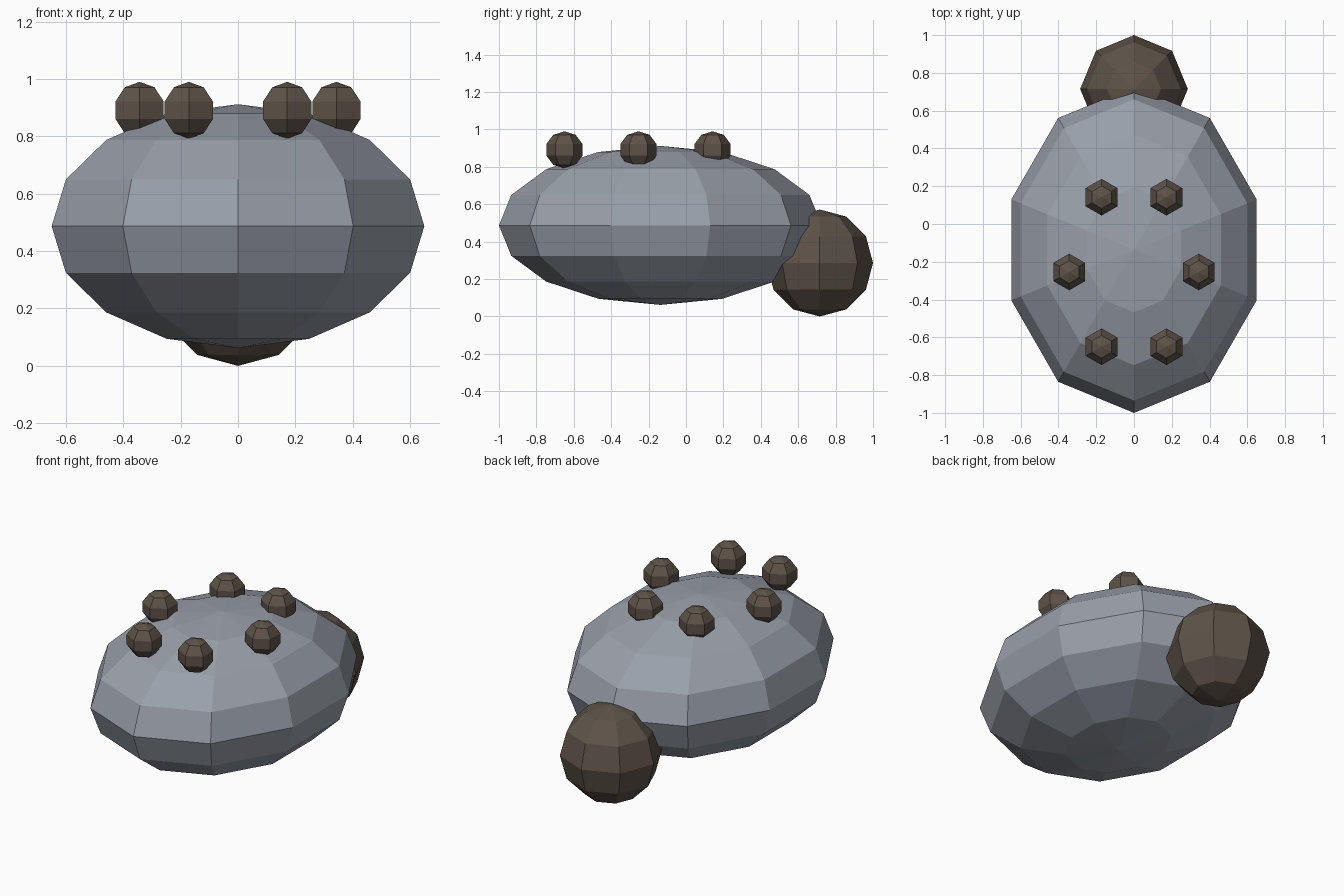
import bpy, bmesh
from math import sin, cos, pi

if "Cube" in bpy.data.objects:
    bpy.data.objects.remove(bpy.data.objects["Cube"])


def paint(name, rgb):
    m = bpy.data.materials.new(name)
    m.diffuse_color = (*rgb, 1)
    m.use_nodes = True
    m.node_tree.nodes["Principled BSDF"].inputs["Base Color"].default_value = m.diffuse_color
    return m


GREY = paint("slate", (0.32, 0.35, 0.40))
BROWN = paint("brown", (0.11, 0.085, 0.065))


def ball(name, centre, radii, segments, rings, mat):
    """Low-poly flat-shaded ellipsoid with a corner pointing along +y."""
    bm = bmesh.new()
    loops = []
    for i in range(1, rings):
        a = pi * i / rings
        loops.append([bm.verts.new((radii[0] * sin(a) * sin(2 * pi * j / segments),
                                    radii[1] * sin(a) * cos(2 * pi * j / segments),
                                    radii[2] * cos(a))) for j in range(segments)])
    top = bm.verts.new((0, 0, radii[2]))
    bottom = bm.verts.new((0, 0, -radii[2]))
    for j in range(segments):
        k = (j + 1) % segments
        bm.faces.new((top, loops[0][j], loops[0][k]))
        bm.faces.new((bottom, loops[-1][k], loops[-1][j]))
        for up, low in zip(loops, loops[1:]):
            bm.faces.new((up[j], low[j], low[k], up[k]))
    bmesh.ops.recalc_face_normals(bm, faces=bm.faces)
    me = bpy.data.meshes.new(name)
    bm.to_mesh(me)
    bm.free()
    me.materials.append(mat)
    ob = bpy.data.objects.new(name, me)
    ob.location = centre
    bpy.context.collection.objects.link(ob)
    return ob


# Main shell and the round lump at the back
ball("body", (0, -0.137, 0.487), (0.683, 0.863, 0.425), 10, 8, GREY)
ball("back_lump", (0, 0.715, 0.286), (0.285, 0.285, 0.286), 8, 6, BROWN)

# Six knobs in an oval ring on top
for i in range(6):
    a = pi * i / 3
    ball(f"knob_{i + 1}", (0.343 * cos(a), -0.254 + 0.457 * sin(a), 0.891),
         (0.102, 0.102, 0.099), 6, 5, BROWN)
